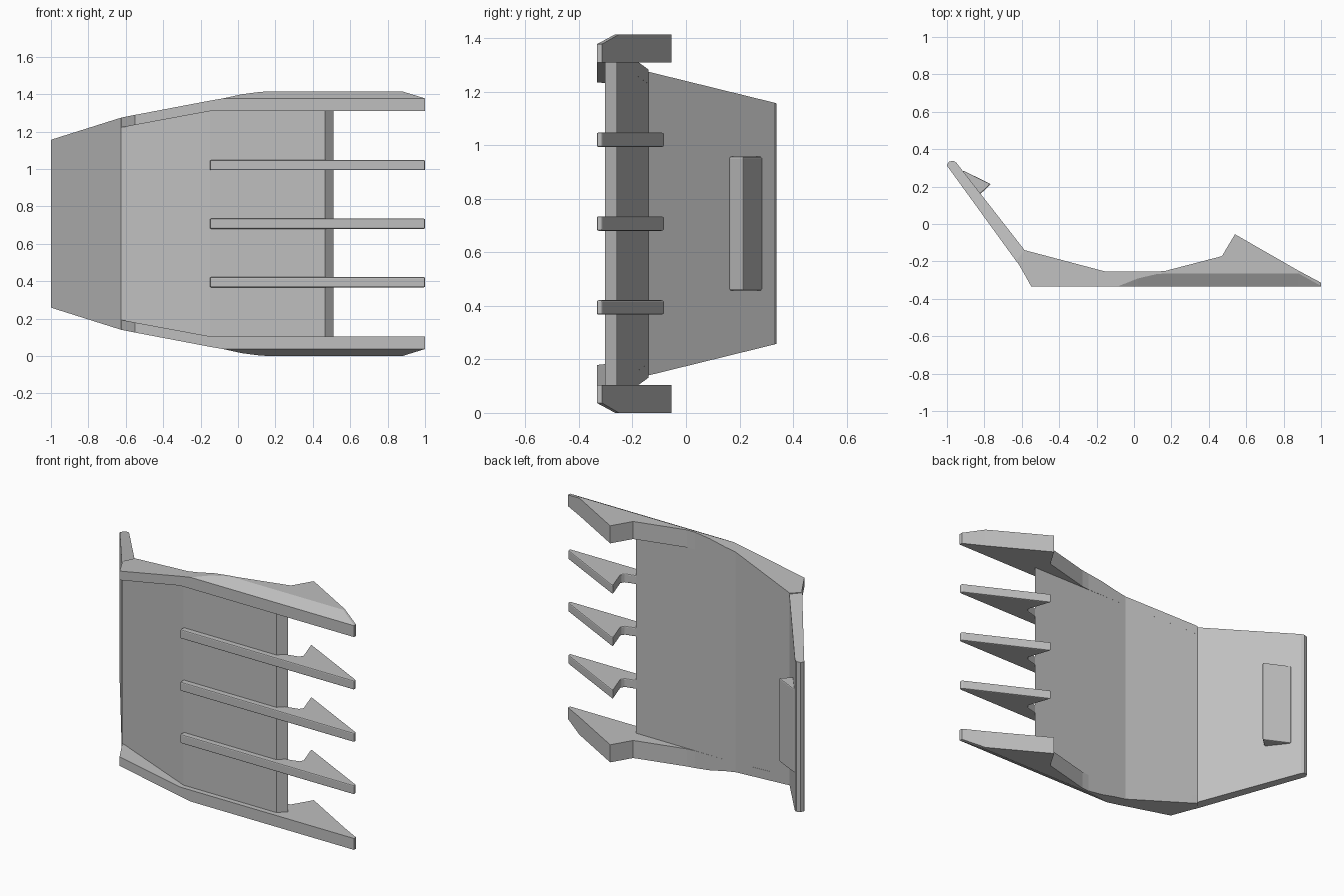
import bpy
import bmesh

if "Cube" in bpy.data.objects:
    bpy.data.objects.remove(bpy.data.objects["Cube"], do_unlink=True)

MID = 0.707      # mirror height of the whole clip
FRONT = -0.333   # foremost plane of rails and ribs

grey = bpy.data.materials.new("plain_grey")
grey.use_nodes = True
colour = (0.52, 0.52, 0.52, 1)
grey.diffuse_color = colour
grey.node_tree.nodes["Principled BSDF"].inputs["Base Color"].default_value = colour


def loft(name, sections, bevel=0.0):
    """Skin closed rings of equal length and cap both ends."""
    bm = bmesh.new()
    rings = [[bm.verts.new(p) for p in ring] for ring in sections]
    for a, b in zip(rings, rings[1:]):
        n = len(a)
        for i in range(n):
            j = (i + 1) % n
            bm.faces.new((a[i], a[j], b[j], b[i]))
    bm.faces.new(rings[0][::-1])
    bm.faces.new(rings[-1])
    bmesh.ops.remove_doubles(bm, verts=bm.verts, dist=0.0005)
    bmesh.ops.recalc_face_normals(bm, faces=bm.faces)
    mesh = bpy.data.meshes.new(name)
    bm.to_mesh(mesh)
    bm.free()
    mesh.materials.append(grey)
    ob = bpy.data.objects.new(name, mesh)
    bpy.context.collection.objects.link(ob)
    if bevel:
        mod = ob.modifiers.new("soft_edges", "BEVEL")
        mod.width = bevel
        mod.segments = 2
        mod.limit_method = "ANGLE"
    return ob


def prism(name, outline, low, high, bevel=0.0):
    """Extrude an xy outline between two heights."""
    return loft(name, [[(x, y, z) for x, y in outline] for z in (low, high)], bevel)


# bent back plate: outer point, inner point, half height
stations = [
    ((-1.0, 0.315), (-0.99, 0.333), 0.447),
    ((-0.998, 0.308), (-0.966, 0.338), 0.449),
    ((-0.99, 0.298), (-0.95, 0.328), 0.452),
    ((-0.625, -0.205), (-0.585, -0.14), 0.567),
    ((-0.15, -0.302), (-0.15, -0.255), 0.655),
    ((0.465, -0.302), (0.51, -0.258), 0.655),
]
plate = []
for (xo, yo), (xi, yi), h in stations:
    plate.append([(xo, yo, MID - h), (xi, yi, MID - h),
                  (xi, yi, MID + h), (xo, yo, MID + h)])
loft("bent_plate", plate)

# edge rails with chamfered outer front corner:
# x, front y, back y, inner half height, outer half height
rail = [
    (-0.625, -0.2, -0.19, 0.515, 0.567),
    (-0.585, -0.27, -0.14, 0.521, 0.575),
    (-0.55, FRONT, -0.149, 0.528, 0.582),
    (-0.15, FRONT, -0.255, 0.602, 0.658),
    (-0.08, FRONT, -0.255, 0.602, 0.67),
    (0.02, FRONT, -0.255, 0.602, 0.692),
    (0.12, FRONT, -0.255, 0.602, 0.705),
    (0.17, FRONT, -0.25, 0.602, 0.707),
    (0.47, FRONT, -0.172, 0.602, 0.707),
    (0.54, FRONT, -0.055, 0.602, 0.707),
    (0.88, FRONT, -0.25, 0.602, 0.707),
    (1.0, FRONT, -0.314, 0.602, 0.67),
]
for name, side in (("upper_rail", 1), ("lower_rail", -1)):
    rings = []
    for x, yf, yb, zi, zo in rail:
        zf = min(zo, 0.67)
        ym = yf + (zo - zf) * 1.8 + 0.002
        ring = [(yf, zi), (yb, zi), (yb, zo), (ym, zo), (yf, zf)]
        rings.append([(x, y, MID + side * z) for y, z in ring])
    loft(name, rings)

# three middle ribs ending in barbed hooks
barb = [(-0.15, FRONT), (1.0, FRONT), (1.0, -0.314), (0.54, -0.08),
        (0.588, -0.222), (0.575, -0.243), (0.5, -0.262), (0.45, -0.28), (-0.15, -0.28)]
for i, name in enumerate(("lower_rib", "middle_rib", "upper_rib")):
    z = MID + (i - 1) * 0.313
    prism(name, barb, z - 0.027, z + 0.027, 0.006)

# catch wedge on the inside of the folded leg
wedge = [(-0.925, 0.275), (-0.912, 0.285), (-0.765, 0.213), (-0.82, 0.162), (-0.84, 0.165)]
prism("catch_wedge", wedge, MID - 0.25, MID + 0.25, 0.006)
